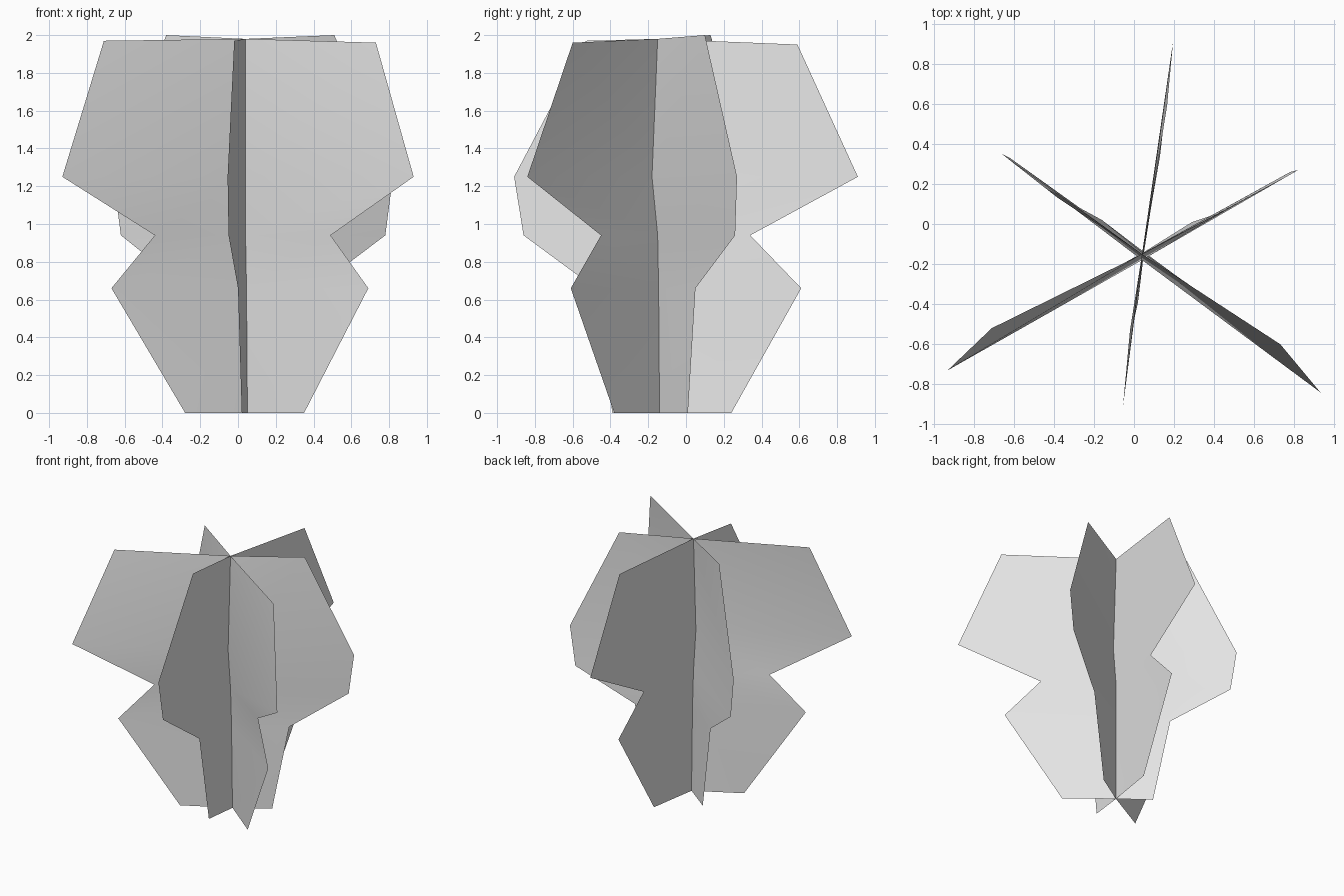
import bpy

cube = bpy.data.objects.get("Cube")
if cube:
    bpy.data.objects.remove(cube, do_unlink=True)

# One plain grey for all blades
grey = bpy.data.materials.new("plain_grey")
grey.use_nodes = True
colour = (0.8, 0.8, 0.8, 1.0)
grey.diffuse_color = colour
grey.node_tree.nodes["Principled BSDF"].inputs["Base Color"].default_value = colour

# Heights of the five rows, from the ground up, and the shared centre line
HEIGHTS = [0.0, 0.66, 0.94, 1.25]
AXIS = [(0.05, -0.14), (0.045, -0.145), (0.04, -0.15), (0.04, -0.18), (0.04, -0.15)]


def crossed_sheet(name, near, near_top, far, far_top):
    """Thin sheet whose two outer edges are notched, bent along the centre line."""
    verts, faces = [], []
    for edge, top in ((near, near_top), (AXIS, 1.98), (far, far_top)):
        verts += [(x, y, z) for (x, y), z in zip(edge, HEIGHTS + [top])]
    rows = len(AXIS)
    for col in range(2):
        for row in range(rows - 1):
            a = col * rows + row
            faces.append((a, a + rows, a + rows + 1, a + 1))
    mesh = bpy.data.meshes.new(name)
    mesh.from_pydata(verts, [], faces)
    mesh.materials.append(grey)
    mesh.shade_smooth()
    obj = bpy.data.objects.new(name, mesh)
    bpy.context.scene.collection.objects.link(obj)
    return obj


# Front right to back left sheet
crossed_sheet(
    "blade_right_front_to_left_back",
    [(-0.28, -0.32), (-0.67, -0.53), (-0.44, -0.41), (-0.93, -0.73), (-0.71, -0.52)], 1.97,
    [(0.29, 0.01), (0.41, 0.05), (0.78, 0.26), (0.82, 0.27), (0.51, 0.10)], 2.0)

# Back right to front left sheet
crossed_sheet(
    "blade_right_back_to_left_front",
    [(-0.16, 0.02), (-0.27, 0.08), (-0.62, 0.33), (-0.66, 0.35), (-0.38, 0.13)], 2.0,
    [(0.35, -0.38), (0.69, -0.61), (0.49, -0.45), (0.93, -0.84), (0.73, -0.60)], 1.96)

# Front to back sheet
crossed_sheet(
    "blade_front_to_back",
    [(0.02, -0.39), (0.0, -0.48), (-0.05, -0.86), (-0.055, -0.91), (-0.02, -0.53)], 1.97,
    [(0.11, 0.24), (0.16, 0.61), (0.13, 0.34), (0.195, 0.91), (0.165, 0.59)], 1.95)
